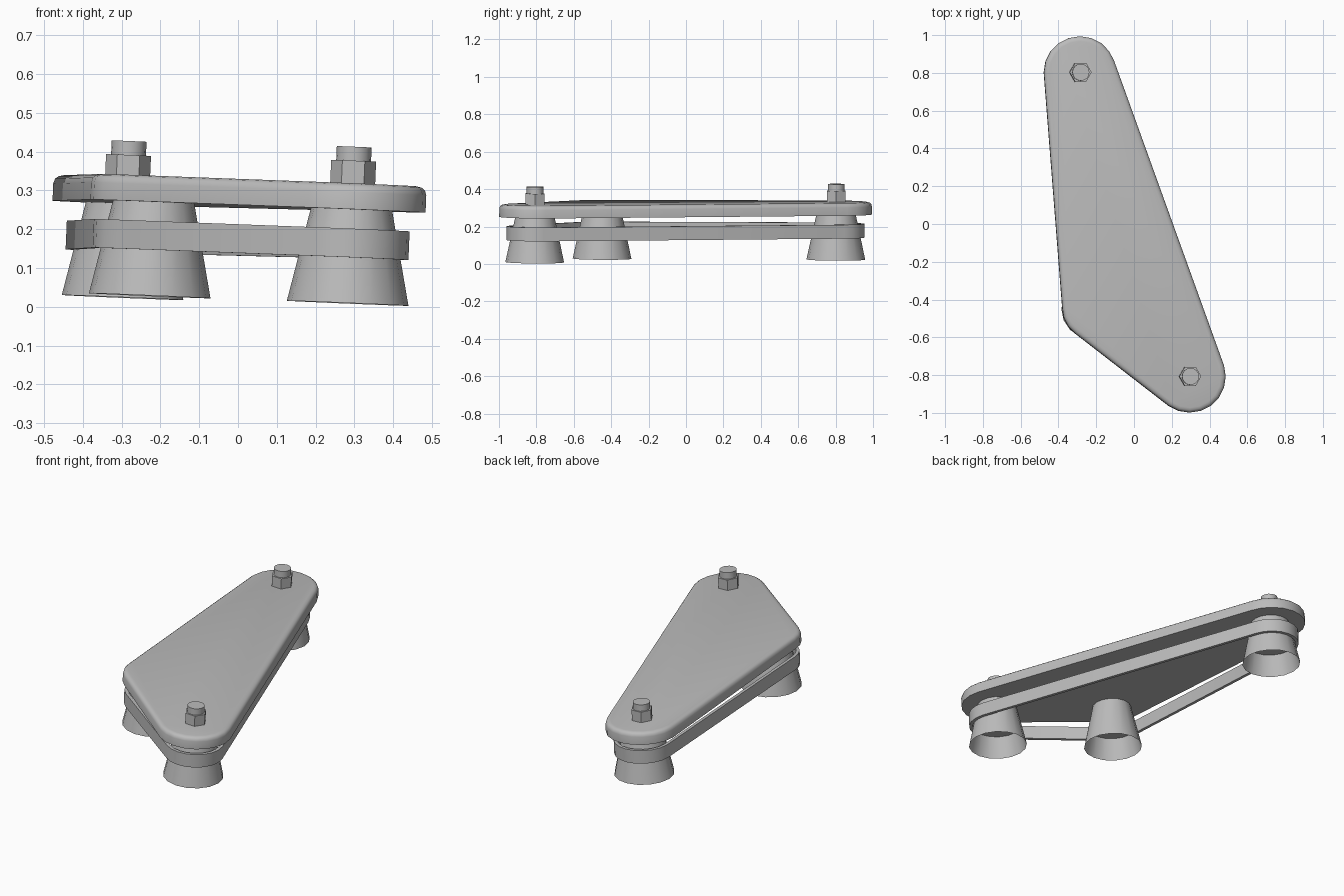
import bpy, bmesh, math
from mathutils import Matrix, Vector
from mathutils.geometry import convex_hull_2d

cube = bpy.data.objects.get("Cube")
if cube:
    bpy.data.objects.remove(cube, do_unlink=True)

grey = bpy.data.materials.new("plain grey")
grey.use_nodes = True
GREY = (0.5, 0.5, 0.5, 1)
grey.diffuse_color = GREY
grey.node_tree.nodes["Principled BSDF"].inputs["Base Color"].default_value = GREY

# The whole assembly leans very slightly
UP = Vector((0.042, 0.006, 1)).normalized()
LEAN = Matrix.Translation((0, 0, 0.016)) @ Vector((0, 0, 1)).rotation_difference(UP).to_matrix().to_4x4()

FRONT, BACK, SIDE = (0.283, -0.809), (-0.298, 0.801), (-0.228, -0.449)
CENTRES = {"front": FRONT, "back": BACK, "side": SIDE}


def circle(centre, radius, sides):
    return [Vector((centre[0] + radius * math.cos(math.tau * i / sides),
                    centre[1] + radius * math.sin(math.tau * i / sides)))
            for i in range(sides)]


def loft(name, sections, bottom=False, top=False, closed=False, angle=35):
    """Skin a stack of (height, outline) sections."""
    bm = bmesh.new()
    rings = [[bm.verts.new((p.x, p.y, z)) for p in ring] for z, ring in sections]
    pairs = list(zip(rings, rings[1:]))
    if closed:
        pairs.append((rings[-1], rings[0]))
    for a, b in pairs:
        for i in range(len(a)):
            j = (i + 1) % len(a)
            bm.faces.new((a[i], a[j], b[j], b[i]))
    if bottom:
        bm.faces.new(rings[0][::-1])
    if top:
        bm.faces.new(rings[-1])
    bm.transform(LEAN)
    mesh = bpy.data.meshes.new(name)
    bm.to_mesh(mesh)
    bm.free()
    mesh.materials.append(grey)
    ob = bpy.data.objects.new(name, mesh)
    bpy.context.collection.objects.link(ob)
    bpy.ops.object.select_all(action="DESELECT")
    ob.select_set(True)
    bpy.context.view_layer.objects.active = ob
    bpy.ops.object.shade_smooth_by_angle(angle=math.radians(angle))
    return ob


def wrapped(radii, insets):
    """Outlines stretched around the three pulleys, one per inset."""
    def points(inset):
        return [p for c, r in zip(CENTRES.values(), radii) for p in circle(c, r - inset, 20)]
    order = convex_hull_2d(points(0))
    return [[points(d)[i] for i in order] for d in insets]


# Cover plate with rounded upper edge
outlines = wrapped((0.191, 0.191, 0.163), (0, 0, 0.004, 0.013, 0.026))
loft("cover_plate", list(zip((0.242, 0.286, 0.299, 0.306, 0.309), outlines)),
     bottom=True, top=True)

# Drive belt running around the pulleys
outlines = wrapped((0.152, 0.152, 0.152), (0, 0, 0.018, 0.018))
loft("drive_belt", list(zip((0.118, 0.192, 0.192, 0.118), outlines)), closed=True)

# Open tapered pulleys, each with a web inside
for label, c in CENTRES.items():
    loft(label + "_pulley", [(0, circle(c, 0.157, 16)), (0.242, circle(c, 0.105, 16))], top=True)
    loft(label + "_pulley_web", [(0.12, circle(c, 0.13, 16)), (0.125, circle(c, 0.129, 16))],
         bottom=True, top=True)

# Hex nuts and stud ends above the cover
for label in ("front", "back"):
    c = CENTRES[label]
    loft(label + "_nut", [(0.3, circle(c, 0.058, 6)), (0.368, circle(c, 0.058, 6))],
         bottom=True, top=True)
    loft(label + "_stud", [(0.3, circle(c, 0.045, 16)), (0.404, circle(c, 0.045, 16))],
         bottom=True, top=True)
